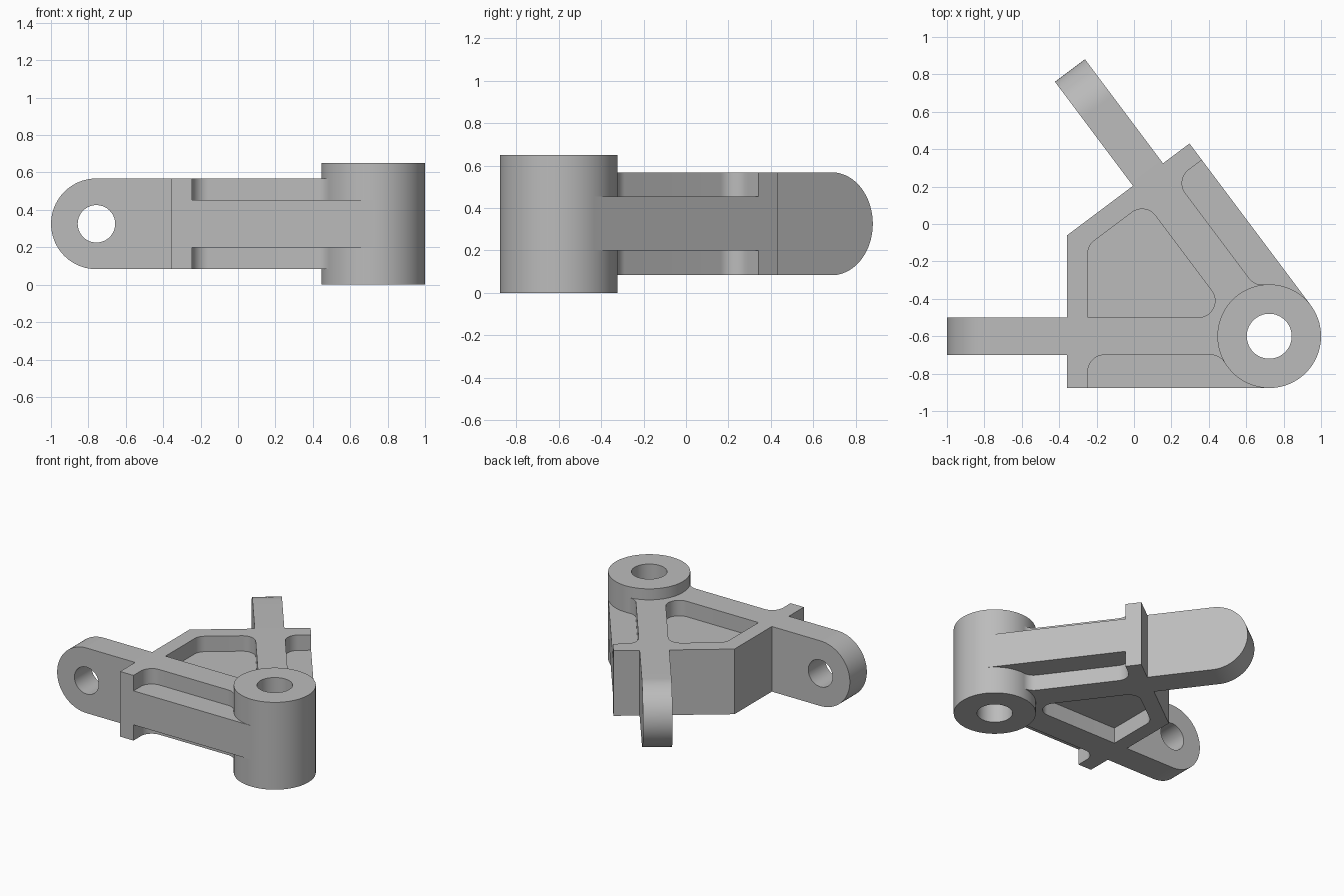
import bpy, bmesh, math
from mathutils import Matrix, Vector

if "Cube" in bpy.data.objects:
    bpy.data.objects.remove(bpy.data.objects["Cube"])

grey = bpy.data.materials.new("plain grey")
grey.use_nodes = True
grey.diffuse_color = (0.5, 0.5, 0.5, 1)
grey.node_tree.nodes["Principled BSDF"].inputs["Base Color"].default_value = (0.5, 0.5, 0.5, 1)

# Shared dimensions
HUB = Vector((0.723, -0.6))
HUB_R, BORE_R, HUB_TOP = 0.277, 0.12, 0.65
LOW, HIGH = 0.083, 0.568          # rib bottom and top
WEB_LOW, WEB_HIGH = 0.2, 0.453    # thin web between the pockets
MID = (LOW + HIGH) / 2
RIB, FILLET = 0.1, 0.09           # half rib width, pocket corner radius
SHOULDER, WALL = 1.08, 0.97       # distances from the hub along an arm

# Each arm: direction along it, outward direction across it, distance to ear hole
ARMS = {"front": (Vector((-1, 0)), Vector((0, -1)), 1.48),
        "back": (Vector((-0.6, 0.8)), Vector((0.8, 0.6)), 1.533)}


def place(arm, t, s):
    """Plan position at distance t along an arm and s outward across it."""
    along, out, _ = ARMS[arm]
    return HUB + along * t + out * s


def meet(arm_a, s, arm_b, t):
    """Plan point on line s of the first arm and cross line t of the second."""
    a, o, _ = ARMS[arm_a]
    b = ARMS[arm_b][0]
    return place(arm_a, (t - (o * s).dot(b)) / a.dot(b), s)


def arc(centre, r, a0, a1, n=16):
    return [Vector((centre[0] + r * math.cos(a0 + (a1 - a0) * i / n),
                    centre[1] + r * math.sin(a0 + (a1 - a0) * i / n))) for i in range(n + 1)]


def rounded(corners):
    """Polygon from (point, radius) pairs with filleted corners."""
    result = []
    for i, (p, r) in enumerate(corners):
        if r == 0:
            result.append(p)
            continue
        u = (corners[i - 1][0] - p).normalized()
        v = (corners[(i + 1) % len(corners)][0] - p).normalized()
        half = u.angle(v) / 2
        centre = p + (u + v).normalized() * r / math.sin(half)
        start = p + u * r / math.tan(half) - centre
        end = p + v * r / math.tan(half) - centre
        a0 = math.atan2(start.y, start.x)
        turn = math.atan2(start.x * end.y - start.y * end.x, start.dot(end))
        result += arc(centre, r, a0, a0 + turn)
    return result


def prism(name, points, low, high, matrix=None):
    """Extrude a flat profile between two levels, then move it into place."""
    bm = bmesh.new()
    base = bm.faces.new([bm.verts.new((p[0], p[1], low)) for p in points])
    top = bmesh.ops.extrude_face_region(bm, geom=[base])["geom"]
    bmesh.ops.translate(bm, vec=(0, 0, high - low),
                        verts=[g for g in top if isinstance(g, bmesh.types.BMVert)])
    if matrix:
        bm.transform(matrix)
    bmesh.ops.recalc_face_normals(bm, faces=bm.faces)
    mesh = bpy.data.meshes.new(name)
    bm.to_mesh(mesh)
    bm.free()
    mesh.materials.append(grey)
    obj = bpy.data.objects.new(name, mesh)
    bpy.context.collection.objects.link(obj)
    return obj


def cut(obj, cutters):
    """Subtract the cutters, bake the result and shade it."""
    for c in cutters:
        c.hide_render = True
        mod = obj.modifiers.new("cut", 'BOOLEAN')
        mod.operation, mod.solver, mod.object = 'DIFFERENCE', 'EXACT', c
    bpy.context.view_layer.update()
    graph = bpy.context.evaluated_depsgraph_get()
    mesh = bpy.data.meshes.new_from_object(obj.evaluated_get(graph))
    obj.modifiers.clear()
    obj.data = mesh
    for c in cutters:
        bpy.data.objects.remove(c)
    bpy.ops.object.select_all(action='DESELECT')
    obj.select_set(True)
    bpy.context.view_layer.objects.active = obj
    bpy.ops.object.shade_smooth_by_angle(angle=math.radians(25))


def circle(centre, r, n=64):
    return arc(centre, r, 0, math.tau, n)[:-1]


def bore():
    return prism("bore_cutter", circle(HUB, BORE_R), -0.3, 1)


def pocket(points):
    """Cutters for a pocket sunk from both the top and the bottom."""
    return [prism("pocket_cutter", points, WEB_HIGH, 0.9),
            prism("pocket_cutter", points, -0.3, WEB_LOW)]


# Hub: upright bored cylinder
cut(prism("hub", circle(HUB, HUB_R, 96), 0, HUB_TOP), [bore()])

# Body: wedge plate between the two arms
front_along = ARMS["front"][0]
back_along, back_out, _ = ARMS["back"]
edge_x = HUB.x - SHOULDER
corner = place("back", SHOULDER, 0)
reach = (edge_x - corner.x) / back_out.x
body = prism("body", [place("front", SHOULDER, HUB_R), place("front", 0, HUB_R),
                      HUB + (back_out + ARMS["front"][1]) * 0.19,
                      place("back", 0, HUB_R), place("back", SHOULDER, HUB_R),
                      place("back", SHOULDER, reach)], LOW, HIGH)

# Central pocket between the ribs
wall_x = HUB.x - WALL
wall_reach = (wall_x - place("back", WALL, 0).x) / back_out.x
inner = rounded([(place("front", WALL, -RIB), 0),
                 (place("back", 0.2, -RIB), FILLET),
                 (place("back", WALL, -RIB), FILLET),
                 (place("back", WALL, wall_reach), FILLET)])
cutters = pocket(inner) + [bore()]

# Outer pockets, each blending into the hub
for arm in ARMS:
    s = RIB + FILLET
    t = math.sqrt((HUB_R + FILLET) ** 2 - s ** 2)
    blend = arc((t, s), FILLET, -math.pi / 2, math.atan2(-s, -t))
    local = rounded([(Vector((WALL, 0.5)), 0), (Vector((WALL, RIB)), FILLET),
                     (blend[0], 0)] + [(p, 0) for p in blend[1:]]
                    + [(Vector((-0.05, blend[-1].y)), 0), (Vector((-0.05, 0.5)), 0)])
    cutters += pocket([place(arm, p.x, p.y) for p in local])
cut(body, cutters)

# Ears: round-ended lugs with a cross hole
for arm, (along, out, hole) in ARMS.items():
    frame = Matrix(((along.x, 0, out.x, HUB.x), (along.y, 0, out.y, HUB.y),
                    (0, 1, 0, 0), (0, 0, 0, 1)))
    profile = [Vector((SHOULDER, LOW))] + arc((hole, MID), MID - LOW, -math.pi / 2, math.pi / 2, 48)
    profile.append(Vector((SHOULDER, HIGH)))
    ear = prism(arm + "_ear", profile, -RIB, RIB, frame)
    cut(ear, [prism("ear_hole_cutter", circle((hole, MID), RIB), -0.4, 0.4, frame)])
